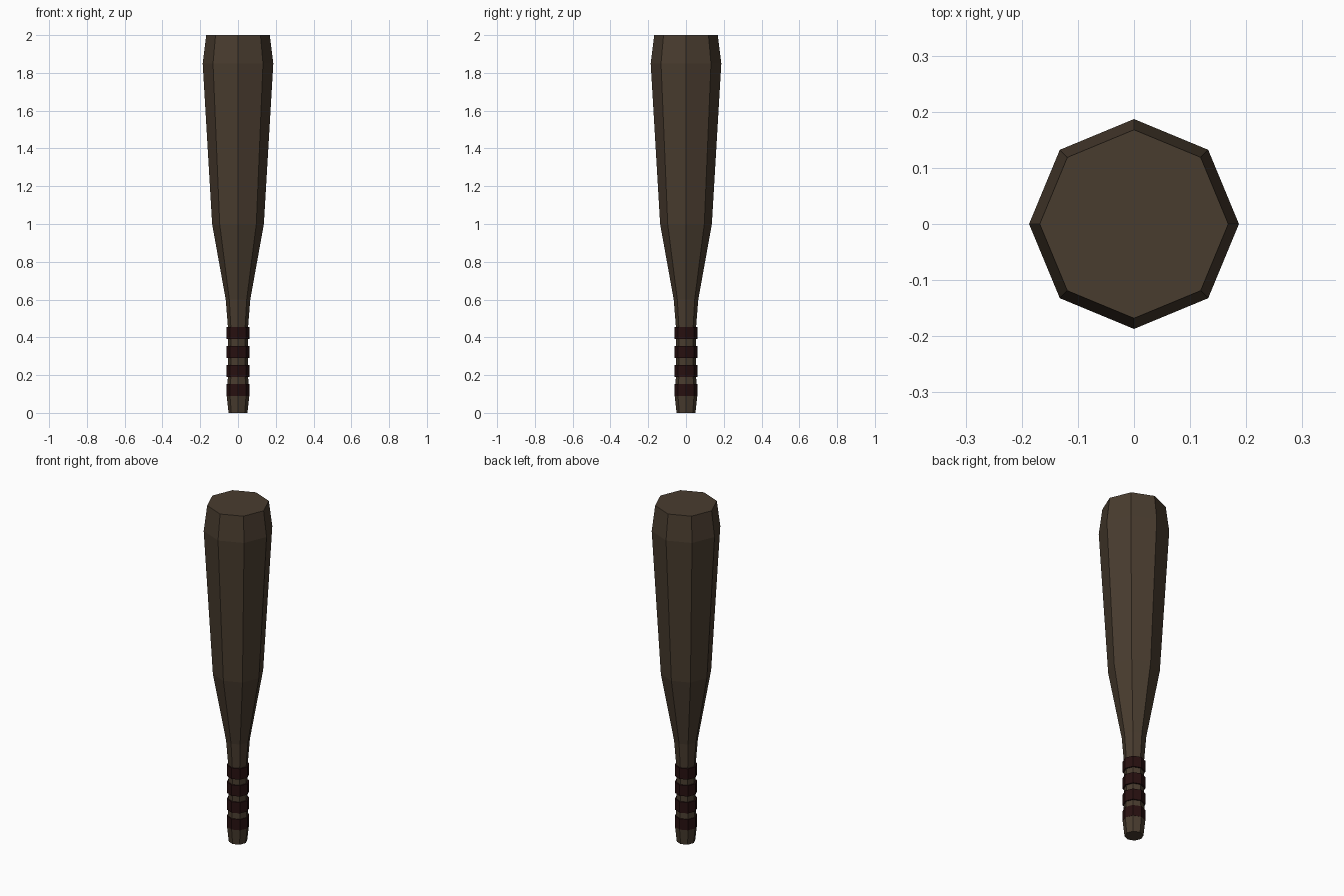
import bpy, bmesh
from math import cos, sin, pi

cube = bpy.data.objects.get("Cube")
if cube:
    bpy.data.objects.remove(cube, do_unlink=True)

SIDES = 8


def material(name, color):
    m = bpy.data.materials.new(name)
    m.use_nodes = True
    m.diffuse_color = color
    bsdf = next(n for n in m.node_tree.nodes if n.type == 'BSDF_PRINCIPLED')
    bsdf.inputs["Base Color"].default_value = color
    return m


def lathe(name, profile, mat):
    """Flat-shaded octagonal solid from (radius, height) pairs."""
    bm = bmesh.new()
    rings = [[bm.verts.new((r * cos(2 * pi * i / SIDES), r * sin(2 * pi * i / SIDES), z))
              for i in range(SIDES)] for r, z in profile]
    for low, high in zip(rings, rings[1:]):
        for i in range(SIDES):
            j = (i + 1) % SIDES
            bm.faces.new((low[i], low[j], high[j], high[i]))
    bm.faces.new(rings[0][::-1])
    bm.faces.new(rings[-1])
    mesh = bpy.data.meshes.new(name)
    bm.to_mesh(mesh)
    bm.free()
    mesh.materials.append(mat)
    obj = bpy.data.objects.new(name, mesh)
    bpy.context.collection.objects.link(obj)
    return obj


wood = material("dark_wood", (0.066, 0.045, 0.028, 1))
leather = material("dark_red_leather", (0.020, 0.005, 0.005, 1))

# Tapered bat: butt, grip, flare, barrel and chamfered tip
lathe("bat_body", [(0.05, 0), (0.06, 0.09), (0.053, 0.2), (0.053, 0.45), (0.065, 0.6),
                   (0.137, 1.0), (0.187, 1.85), (0.168, 2.0)], wood)

# Grip wraps
for k in range(4):
    z = 0.09 + 0.1 * k
    lathe(f"grip_band_{k + 1}", [(0.061, z), (0.061, z + 0.064)], leather)
